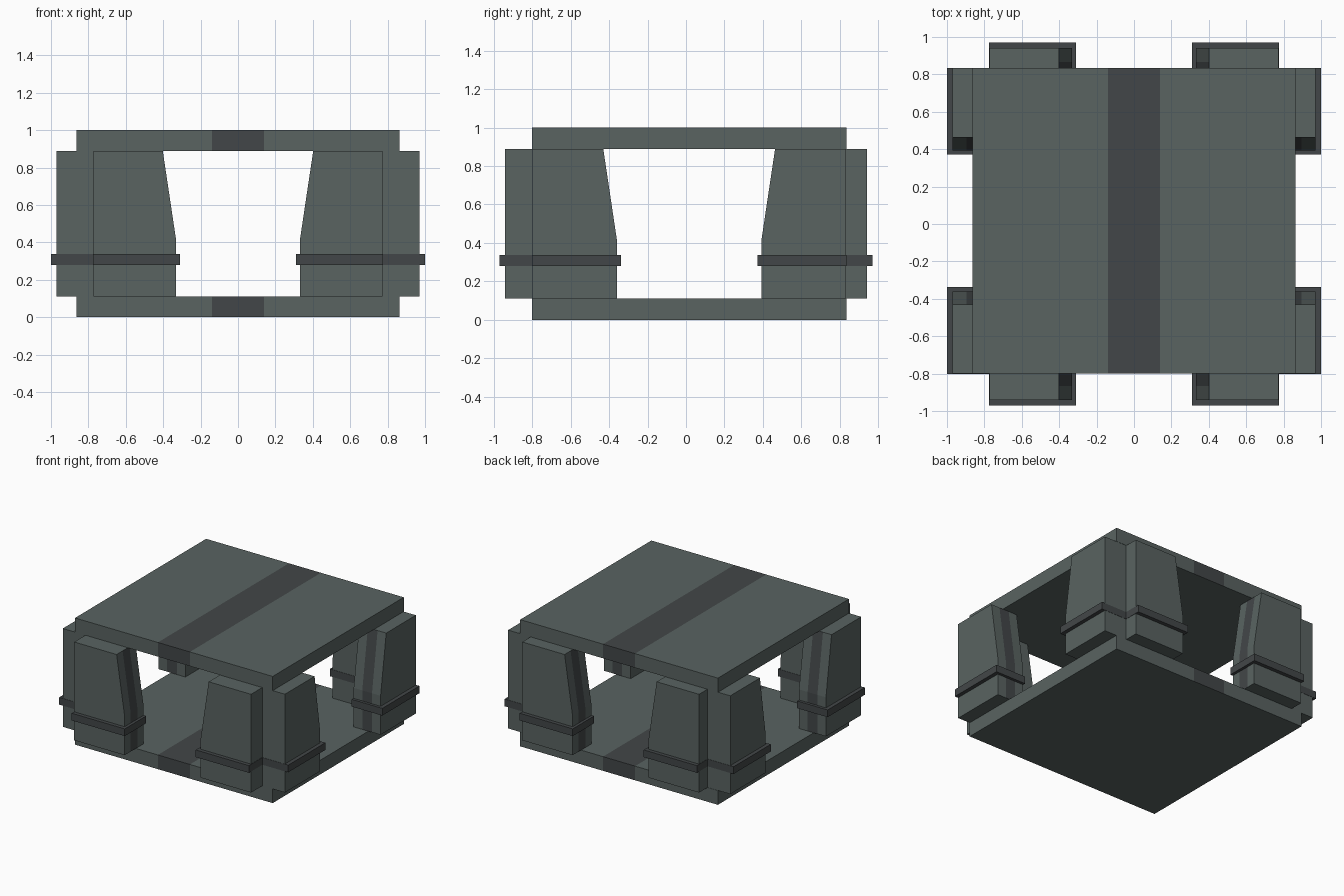
import bpy, bmesh

if "Cube" in bpy.data.objects:
    bpy.data.objects.remove(bpy.data.objects["Cube"])


def material(name, color):
    m = bpy.data.materials.new(name)
    m.diffuse_color = color
    m.use_nodes = True
    m.node_tree.nodes["Principled BSDF"].inputs["Base Color"].default_value = m.diffuse_color
    return m


BODY = material("grey_green", (0.10, 0.125, 0.12, 1))
TRIM = material("dark_trim", (0.055, 0.062, 0.065, 1))


def prism(name, profile, v0, v1, place, cuts=(), dark=lambda u, v, z, n: False):
    """Extrude a (u, z) profile from v0 to v1, cut it at v values, colour faces, place it."""
    bm = bmesh.new()
    face = bm.faces.new([bm.verts.new((u, v0, z)) for u, z in profile])
    ext = bmesh.ops.extrude_face_region(bm, geom=[face])["geom"]
    bmesh.ops.translate(bm, vec=(0, v1 - v0, 0),
                        verts=[g for g in ext if isinstance(g, bmesh.types.BMVert)])
    for c in cuts:
        bmesh.ops.bisect_plane(bm, geom=bm.verts[:] + bm.edges[:] + bm.faces[:],
                               plane_co=(0, c, 0), plane_no=(0, 1, 0))
    bmesh.ops.recalc_face_normals(bm, faces=bm.faces[:])
    for f in bm.faces:
        c = f.calc_center_median()
        f.material_index = int(dark(c.x, c.y, c.z, f.normal))
    for v in bm.verts:
        v.co = place(*v.co)
    bmesh.ops.recalc_face_normals(bm, faces=bm.faces[:])
    me = bpy.data.meshes.new(name)
    bm.to_mesh(me)
    bm.free()
    me.materials.append(BODY)
    me.materials.append(TRIM)
    bpy.context.collection.objects.link(bpy.data.objects.new(name, me))


def rect(u0, u1, z0, z1):
    return [(u0, z0), (u1, z0), (u1, z1), (u0, z1)]


# Floor and roof slabs with a dark centre stripe (u is y, v is x)
for name, z0 in (("floor_slab", 0.0), ("roof_slab", 0.888)):
    prism(name, rect(-0.80, 0.835, z0, z0 + 0.112), -0.863, 0.863,
          lambda u, v, z: (v, u, z), (-0.14, 0.14),
          lambda u, v, z, n: abs(v) < 0.14 and n.z > -0.5)


def pillar_half(name, outer, v_out, place):
    """Tapered corner plate with a stripe down its inner edge and a dark band."""
    lo = outer - 0.44
    profile = [(lo, 0.112), (outer, 0.112), (outer, 0.888), (lo + 0.07, 0.888), (lo, 0.42)]
    back = v_out - 0.235
    a, b = back + 0.075, v_out - 0.075
    prism(name, profile, back, v_out, place, (a, b),
          lambda u, v, z, n: a < v < b and n.x < -0.5)
    prism(name + "_band", rect(lo - 0.022, outer + 0.002, 0.28, 0.337),
          back - 0.002, v_out + 0.03, place, (), lambda u, v, z, n: True)


# Four corners, each made of a front/back plate and a side plate
for sx, xn in ((-1, "left"), (1, "right")):
    for sy, yn in ((-1, "front"), (1, "back")):
        corner = f"{yn}_{xn}_pillar"
        pillar_half(corner + "_end_plate", 0.772, 0.94,
                    lambda u, v, z, sx=sx, sy=sy: (sx * u, sy * v, z))
        pillar_half(corner + "_side_plate", 0.80 if sy < 0 else 0.833, 0.97,
                    lambda u, v, z, sx=sx, sy=sy: (sx * v, sy * u, z))
